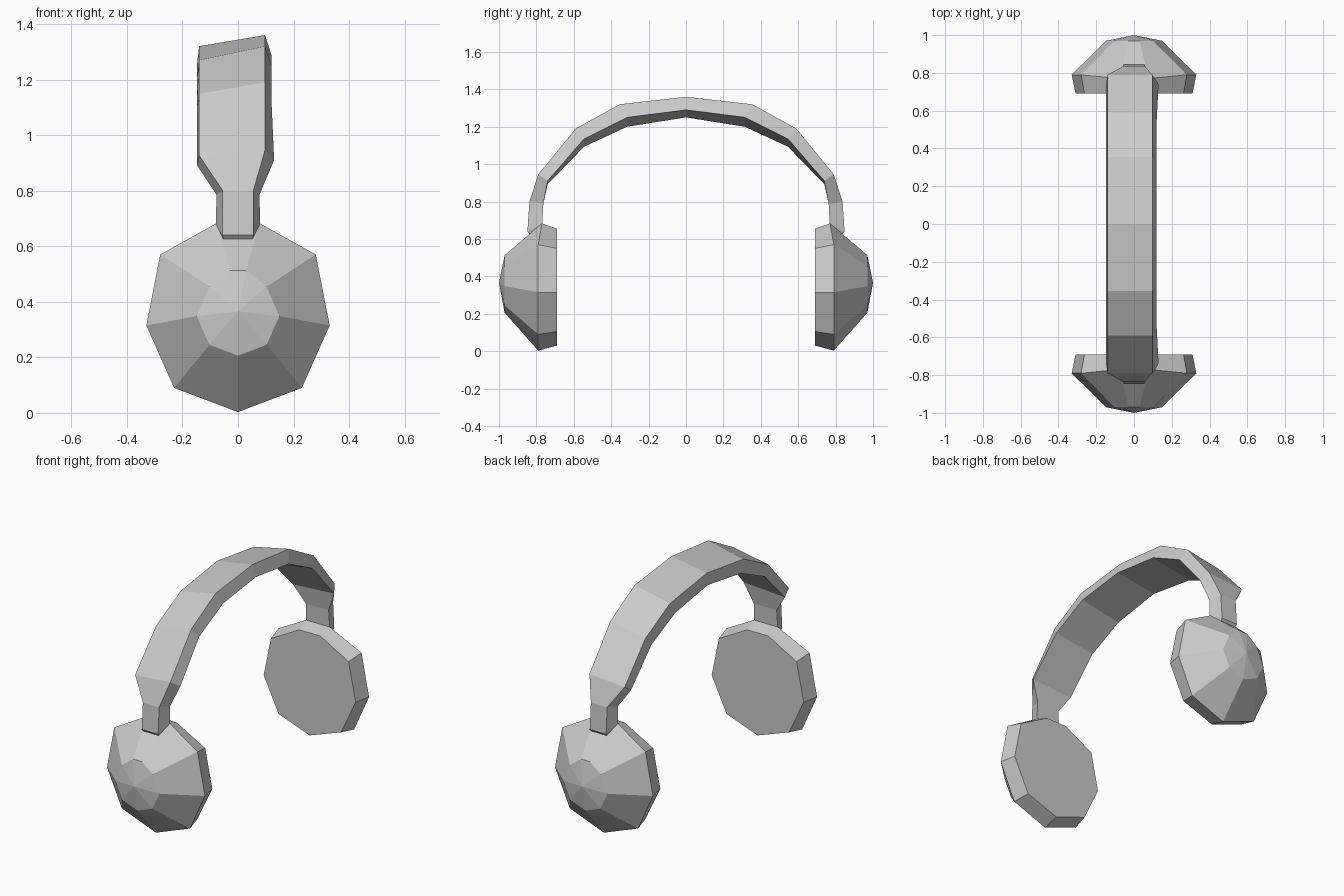
import bpy, bmesh

if "Cube" in bpy.data.objects:
    bpy.data.objects.remove(bpy.data.objects["Cube"])


def loft(name, rings, cap_start, cap_end, tip=None):
    """Skin a list of closed rings; optional end caps or a pointed tip; mirror across y."""
    bm = bmesh.new()
    loops = [[bm.verts.new(p) for p in ring] for ring in rings]
    n = len(loops[0])
    for a, b in zip(loops, loops[1:]):
        for i in range(n):
            j = (i + 1) % n
            bm.faces.new((a[i], a[j], b[j], b[i]))
    if cap_start:
        bm.faces.new(loops[0][::-1])
    if cap_end:
        bm.faces.new(loops[-1])
    if tip:
        t = bm.verts.new(tip)
        for i in range(n):
            bm.faces.new((loops[-1][i], loops[-1][(i + 1) % n], t))
    bmesh.ops.recalc_face_normals(bm, faces=bm.faces[:])
    # open ends sit on y = 0, so orient the shell away from its own middle
    mesh = bpy.data.meshes.new(name)
    bm.to_mesh(mesh)
    bm.free()
    ob = bpy.data.objects.new(name, mesh)
    bpy.context.collection.objects.link(ob)
    mod = ob.modifiers.new("mirror", 'MIRROR')
    mod.use_axis = (False, True, False)
    mod.merge_threshold = 0.001
    return ob


def nine_sided(half, y, y_top):
    """Ring with a single bottom point and four mirrored pairs of (x, z)."""
    ys = [y] * (len(half) - 1) + [y_top]
    right = [(x, yy, z) for (x, z), yy in zip(half, ys)]
    left = [(-x, yy, z) for x, yy, z in right[:0:-1]]
    return right + left


# Ear cups: flat inner pad, wide rim, domed outer shell
pad = [(0, .03), (.21, .105), (.31, .315), (.262, .55), (.07, .655)]
rim = [(0, .003), (.23, .09), (.33, .315), (.28, .57), (.077, .683)]
dome = [(0, .206), (.103, .245), (.149, .348), (.103, .455), (.03, .513)]
loft("ear_cups",
     [nine_sided(pad, .69, .69), nine_sided(rim, .79, .77), nine_sided(dome, .97, .97)],
     True, False, tip=(0, 1.0, .365))

# Headband: sections of (outer right, outer left, inner left, inner right)
# each arc entry: outer y, outer z, inner y, inner z, drop of the left edge
arc = [(0, 1.36, 0, 1.29, .04),
       (.355, 1.32, .315, 1.25, .05),
       (.59, 1.19, .545, 1.135, .042),
       (.79, .945, .74, .91, .018)]
sections = [[(.097, yo, zo), (-.14, yo, zo - d), (-.148, yi, zi - d), (.12, yi, zi)]
            for yo, zo, yi, zi, d in arc]
# lower end of the wide band flares slightly on the right
sections[-1][3] = (.13, .74, .91)

# Narrow stems that run down into the cups
for xo, yo, zo, xi, yi, zi in [(.055, .837, .80, .077, .763, .785),
                               (.055, .848, .64, .08, .768, .68),
                               (.045, .80, .58, .06, .76, .60)]:
    sections.append([(xo, yo, zo), (-xo, yo, zo), (-xi, yi, zi), (xi, yi, zi)])
loft("headband", sections, False, True)
